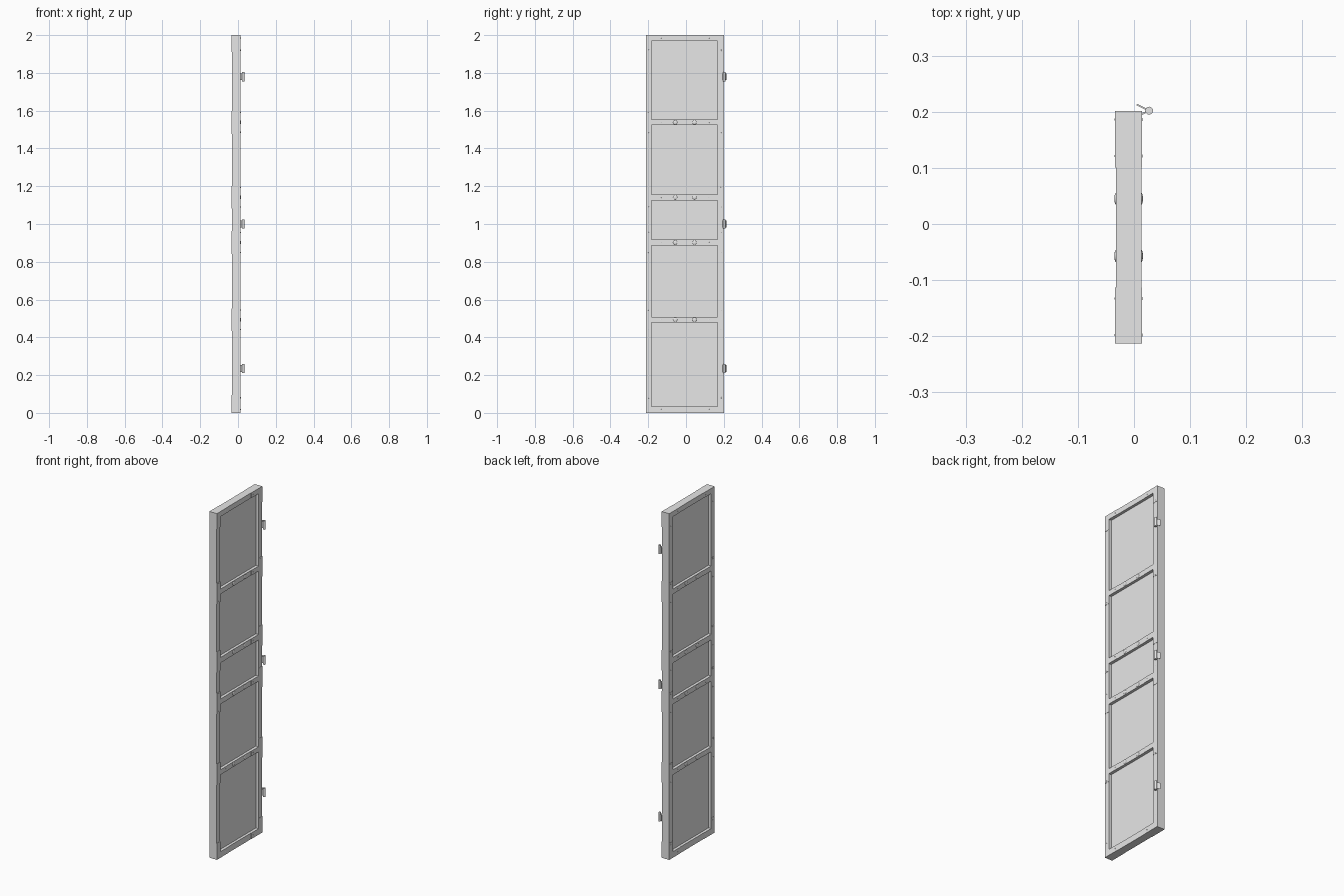
import bpy, bmesh, math
from mathutils import Matrix, Vector

cube = bpy.data.objects.get("Cube")
if cube:
    bpy.data.objects.remove(cube)

grey = bpy.data.materials.new("plain grey")
grey.use_nodes = True
colour = (0.8, 0.8, 0.8, 1)
grey.diffuse_color = colour
grey.node_tree.nodes["Principled BSDF"].inputs["Base Color"].default_value = colour


def finish(name, bm, smooth=False):
    mesh = bpy.data.meshes.new(name)
    bmesh.ops.recalc_face_normals(bm, faces=bm.faces)
    bm.to_mesh(mesh)
    bm.free()
    mesh.materials.append(grey)
    obj = bpy.data.objects.new(name, mesh)
    bpy.context.collection.objects.link(obj)
    if smooth:
        bpy.ops.object.select_all(action='DESELECT')
        obj.select_set(True)
        bpy.context.view_layer.objects.active = obj
        bpy.ops.object.shade_smooth_by_angle(angle=math.radians(40))
    return obj


def add_box(bm, x, y, z):
    size = (x[1] - x[0], y[1] - y[0], z[1] - z[0])
    centre = Vector((sum(x), sum(y), sum(z))) / 2
    bmesh.ops.create_cube(bm, size=1, matrix=Matrix.Translation(centre) @ Matrix.Diagonal((*size, 1)))


def add_dome(bm, x, y, z, radius, height):
    m = Matrix.Translation((x, y, z)) @ Matrix.Diagonal((height, radius, radius, 1))
    m = m @ Matrix.Rotation(math.pi / 2, 4, 'Y')
    bmesh.ops.create_uvsphere(bm, u_segments=12, v_segments=8, radius=1, matrix=m)


BACK, FRONT = -0.032, 0.013          # door faces
MID = (BACK + FRONT) / 2
LEFT, RIGHT = -0.213, 0.201          # door edges
IN_L, IN_R = -0.182, 0.167           # panel opening edges
PROUD = 0.0015
RAILS = [(0.479, 0.508), (0.887, 0.917), (1.125, 1.157), (1.523, 1.552)]
OUTER = [(0, 0.035), (1.97, 2)]

# Stiles and rails
bm = bmesh.new()
for y in ((LEFT, IN_L), (IN_R, RIGHT)):
    add_box(bm, (BACK, FRONT), y, (0, 2))
for z in RAILS + OUTER:
    add_box(bm, (BACK, FRONT), (IN_L, IN_R), z)
finish("door_frame", bm)

# Recessed panels in the openings
edges = sorted(OUTER + RAILS)
bm = bmesh.new()
for below, above in zip(edges, edges[1:]):
    add_box(bm, (MID - 0.007, MID + 0.007), (IN_L, IN_R), (below[1], above[0]))
finish("door_panels", bm)

# Flat joint straps on both faces, with small rivets and larger rail bolts
straps, rivets, bolts = bmesh.new(), bmesh.new(), bmesh.new()
for face, out in ((BACK, -1), (FRONT, 1)):
    x = sorted((face, face + out * PROUD))
    top = face + out * PROUD
    for edge, inner, way in ((LEFT, IN_L, 1), (RIGHT, IN_R, -1)):
        stile = sorted((edge, inner))
        arm = sorted((inner, edge + way * 0.1))
        stile_mid = edge + way * 0.015
        arm_mid = edge + way * 0.08
        for low, high in RAILS:
            mid = (low + high) / 2
            add_box(straps, x, stile, (mid - 0.06, mid + 0.06))
            add_box(straps, x, arm, (low, high))
            for y, z in ((stile_mid, mid - 0.052), (stile_mid, mid + 0.052), (arm_mid, mid)):
                add_dome(rivets, top, y, z, 0.003, 0.001)
        for (low, high), leg, foot in ((OUTER[0], (0, 0.095), 0.08), (OUTER[1], (1.91, 2), 1.92)):
            add_box(straps, x, stile, leg)
            add_box(straps, x, arm, (low, high))
            add_dome(rivets, top, stile_mid, foot, 0.003, 0.001)
            add_dome(rivets, top, arm_mid, (low + high) / 2, 0.003, 0.001)
    for low, high in RAILS:
        for y in (-0.057, 0.045):
            add_dome(bolts, face, y, (low + high) / 2, 0.011, 0.003)
finish("joint_straps", straps)
finish("strap_rivets", rivets, True)
finish("rail_bolts", bolts, True)

# Hinges: a pin barrel with two thin leaves
PIN = Vector((0.027, 0.202, 0))


def add_leaf(bm, end, height, z):
    span = Vector(end) - PIN
    m = Matrix.Translation(PIN + span / 2 + Vector((0, 0, z)))
    m = m @ Matrix.Rotation(math.atan2(span.y, span.x), 4, 'Z')
    bmesh.ops.create_cube(bm, size=1, matrix=m @ Matrix.Diagonal((span.length, 0.003, height, 1)))


for label, z in (("bottom", 0.235), ("middle", 1.0), ("top", 1.78)):
    bm = bmesh.new()
    bmesh.ops.create_cone(bm, cap_ends=True, segments=16, radius1=0.007, radius2=0.007,
                          depth=0.05, matrix=Matrix.Translation(PIN + Vector((0, 0, z))))
    add_leaf(bm, (0.005, 0.213, 0), 0.036, z)
    add_leaf(bm, (0.012, 0.195, 0), 0.036, z)
    finish(label + "_hinge", bm, True)
